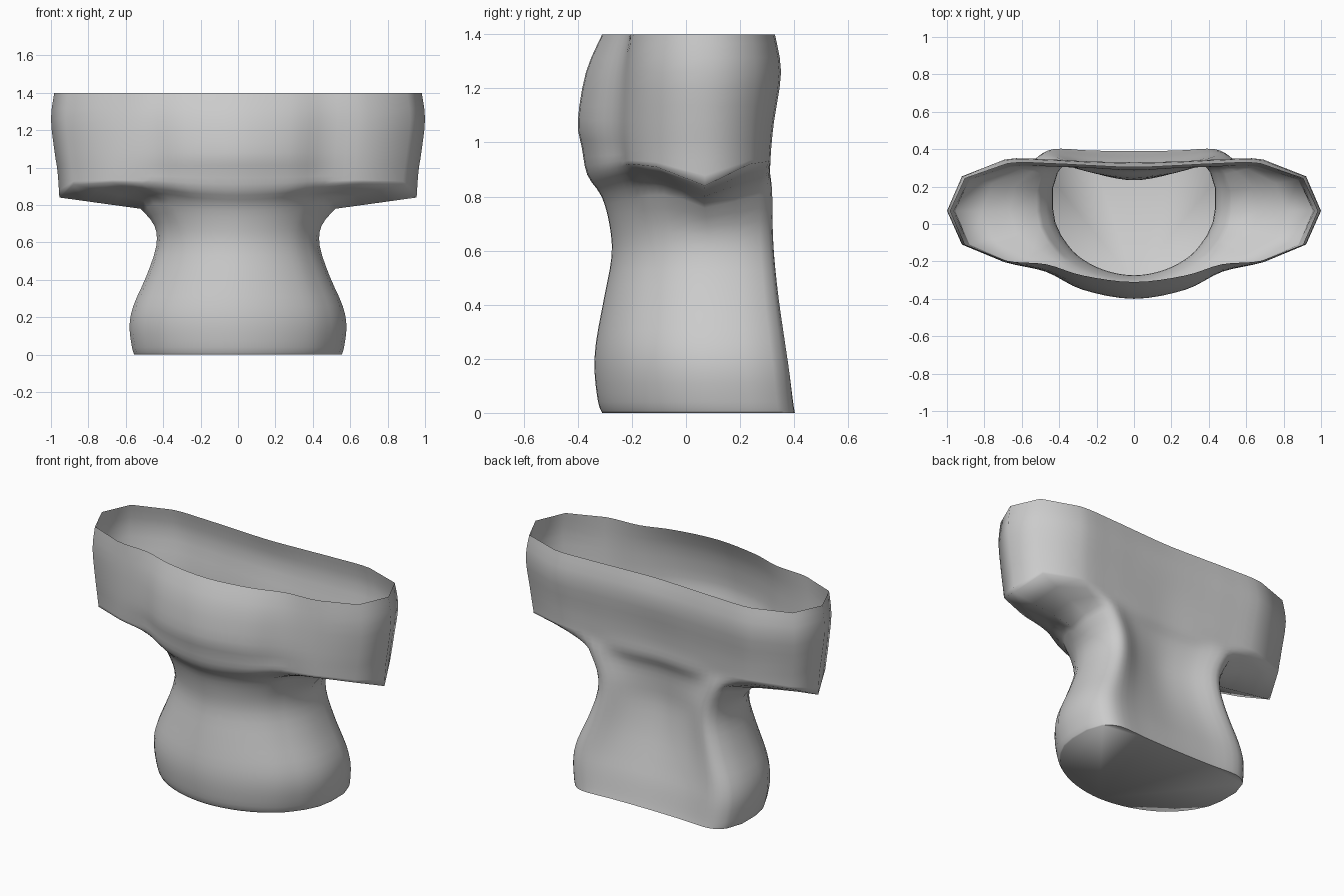
import bpy, bmesh
from mathutils import Vector

cube = bpy.data.objects.get("Cube")
if cube:
    bpy.data.objects.remove(cube)

# Half outlines from front centre to back centre, eleven points each
# Lower body: share of half width, share of depth, spine groove, armpit lift
WAIST = [(0, 0, 0, .02), (.38, .05, 0, .03), (.7, .18, 0, .05), (.9, .36, 0, .06),
         (.97, .47, 0, .04), (1, .6, 0, 0), (1, .78, 0, .03), (.94, .92, 0, .06),
         (.78, 1, 0, .05), (.42, 1, .1, .03), (0, 1, .15, .03)]
# Shoulders: x, y, chest bulge, back bulge, height of the sleeve underside edge
CHEST = [(0, -.31, 1, 0, .88), (.28, -.275, .85, 0, .89), (.48, -.215, .45, 0, .91),
         (.7, -.195, .1, 0, .92), (.92, -.11, 0, 0, .91), (1, .07, 0, 0, .84),
         (.92, .25, 0, .5, .92), (.69, .335, 0, 1, .93), (.45, .335, 0, 1, .91),
         (.24, .325, 0, 1, .89), (0, .318, 0, 1.2, .89)]

# Lower body levels: height, half width, front, back, groove, lift
LEVELS = [(0, .555, -.31, .4, .1, 0), (.04, .567, -.325, .394, .15, 0),
          (.15, .58, -.338, .382, .3, 0), (.26, .56, -.333, .366, .5, 0),
          (.42, .49, -.304, .343, .8, 0), (.58, .437, -.275, .326, 1, 0),
          (.69, .447, -.283, .32, .9, .3), (.78, .52, -.312, .318, .7, 1)]
# Chest levels: height, width scale, chest bulge, back bulge
CHEST_LEVELS = [(.98, .965, -.075, -.025), (1.08, .98, -.09, -.015),
                (1.26, 1, -.06, .01), (1.4, .982, 0, -.012)]


def spline(a, b, c, d, t):
    return b + .5 * t * (c - a + t * (2 * a - 5 * b + 4 * c - d + t * (3 * (b - c) + d - a)))


def refine(points, steps, straight=()):
    """Smooth a run of points, leaving the listed segments straight."""
    out = []
    last = len(points) - 1
    for i in range(last):
        out.append(points[i])
        if i in straight:
            continue
        a = points[max(i - 1, 0)]
        d = points[min(i + 2, last)]
        out += [spline(a, points[i], points[i + 1], d, k / steps) for k in range(1, steps)]
    return out + [points[-1]]


def full_ring(half):
    """Round the front and back of a half outline, then mirror it."""
    mirror = lambda p: Vector((-p.x, p.y, p.z))
    padded = [mirror(half[1])] + half + [mirror(half[-2])]
    smooth = refine(padded, 4, straight=(0, 4, 5, 6, 7, 11))[1:-1]
    return smooth + [mirror(p) for p in reversed(smooth[1:-1])]


def loft_column(column, split):
    """Smooth a column upward; sleeves keep a crease at their underside edge."""
    if abs(column[split].x) < .5:
        return refine(column, 3)
    under = [column[split - 1].lerp(column[split], k / 3) for k in (1, 2)]
    return refine(column[:split], 3) + under + refine(column[split:], 3)


lower = [full_ring([Vector((x * w, f + (y - g * groove) * (b - f), z + up * lift))
                    for x, y, g, up in WAIST])
         for z, w, f, b, groove, lift in LEVELS]
hem = full_ring([Vector((x * .955, y - .055 * g - .028 * k, z)) for x, y, g, k, z in CHEST])
upper = [full_ring([Vector((x * s, y + chest * g + back * k, z)) for x, y, g, k, _ in CHEST])
         for z, s, chest, back in CHEST_LEVELS]
columns = [loft_column(list(c), len(lower)) for c in zip(*(lower + [hem] + upper))]

# Open-topped torso shell with a closed base
bm = bmesh.new()
loops = [[bm.verts.new(p) for p in ring] for ring in zip(*columns)]
count = len(columns)
for low, high in zip(loops, loops[1:]):
    for i in range(count):
        j = (i + 1) % count
        bm.faces.new((low[i], low[j], high[j], high[i]))
bm.faces.new(list(reversed(loops[0])))
mesh = bpy.data.meshes.new("torso_shell")
bm.to_mesh(mesh)
bm.free()
torso = bpy.data.objects.new("torso_shell", mesh)
bpy.context.collection.objects.link(torso)

# Plain grey
grey = bpy.data.materials.new("plain_grey")
grey.use_nodes = True
colour = (.6, .6, .6, 1)
grey.diffuse_color = colour
grey.node_tree.nodes["Principled BSDF"].inputs["Base Color"].default_value = colour
mesh.materials.append(grey)

bpy.ops.object.select_all(action="DESELECT")
torso.select_set(True)
bpy.context.view_layer.objects.active = torso
bpy.ops.object.shade_smooth_by_angle(angle=1.3)
